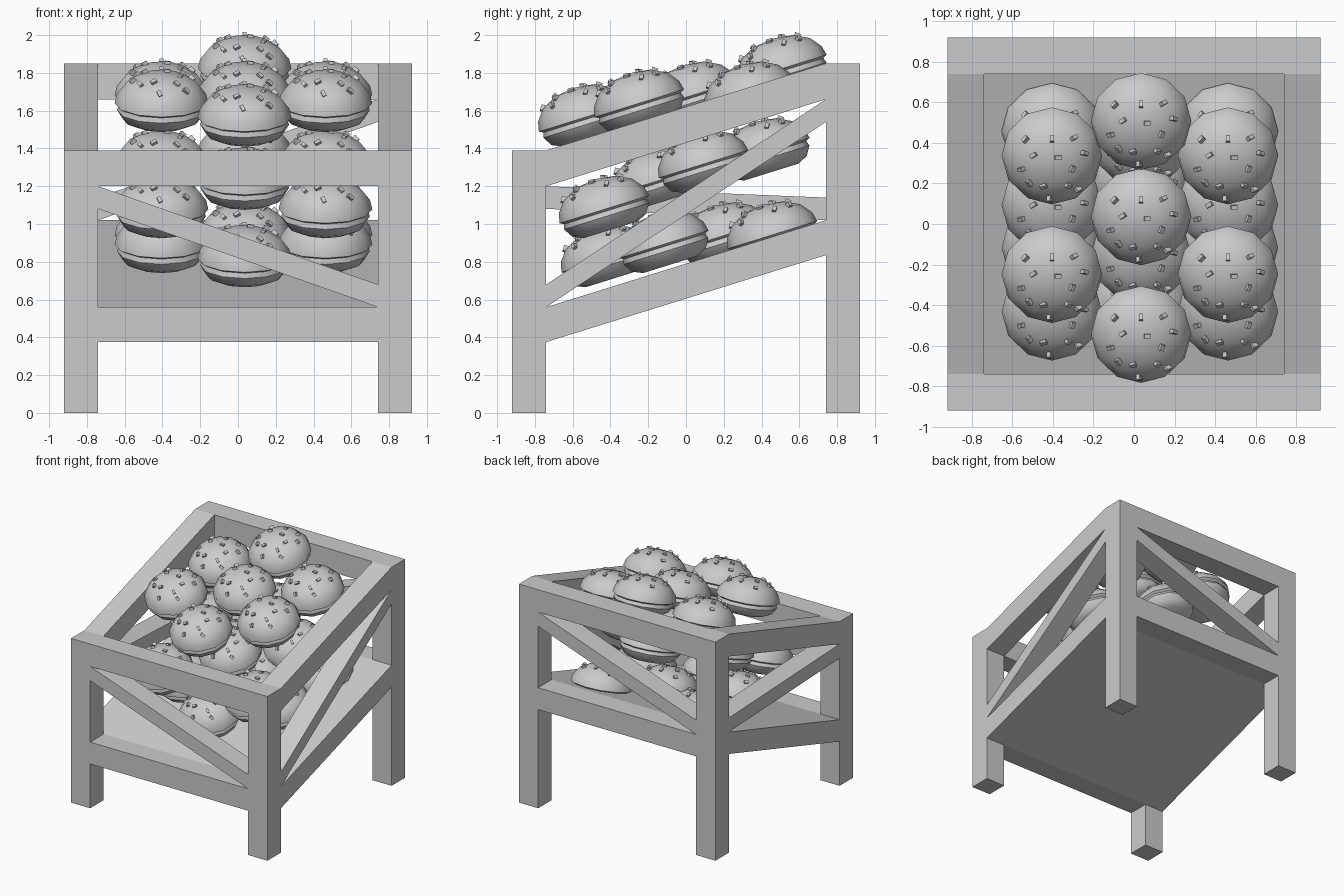
import bpy, bmesh, math
from mathutils import Vector, Matrix

if "Cube" in bpy.data.objects:
    bpy.data.objects.remove(bpy.data.objects["Cube"])

grey = bpy.data.materials.new("light grey")
grey.diffuse_color = (0.6, 0.6, 0.6, 1)
grey.use_nodes = True
grey.node_tree.nodes["Principled BSDF"].inputs["Base Color"].default_value = grey.diffuse_color

I, O = 0.74, 0.92      # inner and outer faces of the frame
RISE = 0.46            # height gained from front to back


def add(name, bm):
    bmesh.ops.recalc_face_normals(bm, faces=bm.faces)
    me = bpy.data.meshes.new(name)
    bm.to_mesh(me)
    bm.free()
    me.materials.append(grey)
    ob = bpy.data.objects.new(name, me)
    bpy.context.collection.objects.link(ob)
    return ob


def prism(name, pts, axis, a, b):
    """Outline of (u, z) points extruded from a to b along x or y."""
    bm = bmesh.new()
    rings = [[bm.verts.new((d, u, z) if axis == 'x' else (u, d, z)) for u, z in pts]
             for d in (a, b)]
    n = len(pts)
    bm.faces.new(rings[0])
    bm.faces.new(rings[1])
    for i in range(n):
        j = (i + 1) % n
        bm.faces.new((rings[0][i], rings[0][j], rings[1][j], rings[1][i]))
    return add(name, bm)


def beam(name, zl, zr, h, axis, a, b):
    """Beam between the legs: top heights at both ends, vertical depth h."""
    return prism(name, [(-I, zl - h), (I, zr - h), (I, zr), (-I, zl)], axis, a, b)


# Legs
for s, side in ((-1, "left"), (1, "right")):
    x0, x1 = sorted((s * I, s * O))
    for t, end, top in ((-1, "front", 1.39), (1, "back", 1.39 + RISE)):
        y0, y1 = sorted((t * I, t * O))
        prism(f"{end}_{side}_leg", [(y0, 0), (y1, 0), (y1, top), (y0, top)], 'x', x0, x1)
    # Sloping side rails
    beam(f"{side}_top_rail", 1.39, 1.39 + RISE, 0.19, 'x', x0, x1)
    beam(f"{side}_bottom_rail", 0.56, 0.56 + RISE, 0.185, 'x', x0, x1)

# Level front and back rails
for t, end, dz in ((-1, "front", 0), (1, "back", RISE)):
    y0, y1 = sorted((t * I, t * O))
    beam(f"{end}_top_rail", 1.39 + dz, 1.39 + dz, 0.19, 'y', y0, y1)
    beam(f"{end}_bottom_rail", 0.56 + dz, 0.56 + dz, 0.185, 'y', y0, y1)

# Diagonal braces and sloping floor
beam("front_brace", 1.20, 0.68, 0.12, 'y', -O, -I)
beam("back_brace", 1.14, 1.66, 0.12, 'y', I, O)
beam("right_brace", 0.68, 1.66, 0.12, 'x', I, O)
beam("left_brace", 1.20, 1.14, 0.12, 'x', -O, -I)
beam("floor", 0.56, 0.56 + RISE, 0.185, 'x', -I, I)

# Bun: lathed profile with a crease between the halves
PROFILE = [(0, -0.105), (0.15, -0.105), (0.205, -0.08), (0.235, -0.03), (0.226, -0.004),
           (0.248, 0.008), (0.236, 0.06), (0.19, 0.118), (0.11, 0.16), (0, 0.175)]
SIDES = 12
bm = bmesh.new()
rings = []
for r, z in PROFILE:
    if r == 0:
        rings.append([bm.verts.new((0, 0, z))] * SIDES)
    else:
        rings.append([bm.verts.new((r * math.cos(k * math.tau / SIDES),
                                    r * math.sin(k * math.tau / SIDES), z))
                      for k in range(SIDES)])
for lo, hi in zip(rings, rings[1:]):
    for k in range(SIDES):
        j = (k + 1) % SIDES
        quad = list(dict.fromkeys((lo[k], lo[j], hi[j], hi[k])))
        bm.faces.new(quad)


def dome(r):
    """Height of the bun top at radius r."""
    for (r0, z0), (r1, z1) in zip(PROFILE[5:], PROFILE[6:]):
        if r1 <= r <= r0:
            return z0 + (z1 - z0) * (r0 - r) / (r0 - r1)
    return 0.0


# Seeds scattered over the bun top
SEEDS = [(0, .13), (-.09, .05), (.03, .04), (-.15, -.03), (-.11, -.10), (-.04, -.11),
         (.08, -.11), (.10, -.02), (.16, .05), (-.01, -.19), (-.13, .12), (.11, .13), (.13, -.14)]
for i, (x, y) in enumerate(SEEDS):
    r = math.hypot(x, y)
    normal = Vector((x, y, 0.06 + 0.9 * (0.25 - r)))
    m = (Matrix.Translation((x, y, dome(r) + 0.002))
         @ normal.to_track_quat('Z', 'Y').to_matrix().to_4x4()
         @ Matrix.Rotation(i * 1.1, 4, 'Z')
         @ Matrix.Diagonal((0.02, 0.032, 0.026, 1)))
    bmesh.ops.create_cube(bm, size=1, matrix=m)

# Places of the buns (x, y, z): three staggered layers
L, C, R = -0.405, 0.035, 0.463
PLACES = [(C, .51, 1.815), (C, .04, 1.675), (C, -.54, 1.555),
          (C, -.15, 1.22), (C, .42, 1.375), (C, -.42, .81), (C, .20, .93)]
for x in (L, R):
    PLACES += [(x, .34, 1.675), (x, -.245, 1.632), (x, -.43, 1.07), (x, .095, 1.31),
               (x, -.115, .885), (x, .46, .935)]

bun = add("bun", bm)
bpy.context.view_layer.objects.active = bun
bun.select_set(True)
bpy.ops.object.shade_smooth_by_angle(angle=math.radians(38))
for i, p in enumerate(PLACES):
    ob = bun if i == 0 else bpy.data.objects.new("bun", bun.data)
    if i:
        bpy.context.collection.objects.link(ob)
    ob.location = p
    ob.rotation_euler = (math.radians(17.3), 0, 0)
